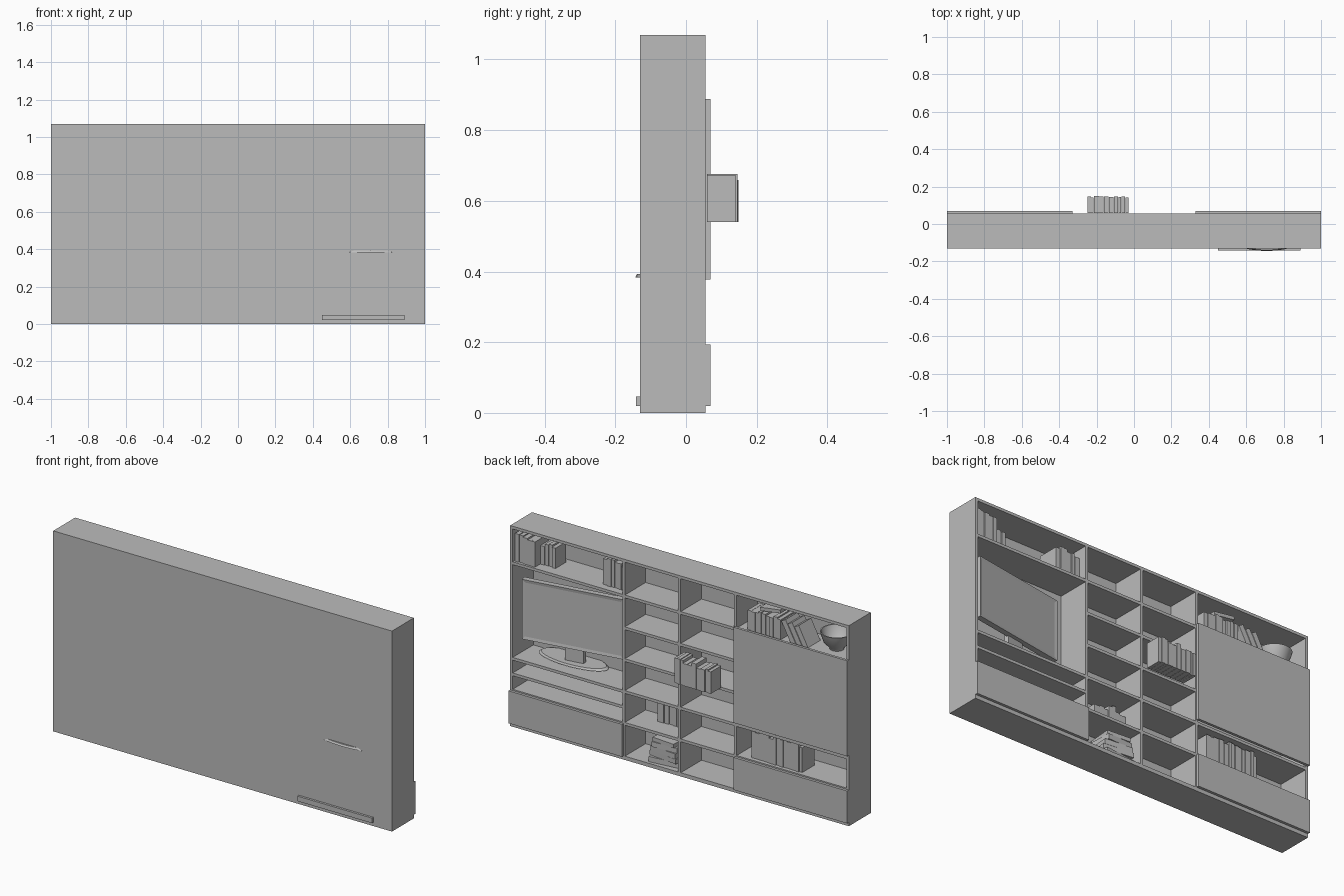
import bpy, bmesh, math, random
from mathutils import Matrix, Vector

random.seed(4)
cube = bpy.data.objects.get("Cube")
if cube:
    bpy.data.objects.remove(cube, do_unlink=True)

grey = bpy.data.materials.new("plain grey")
grey.use_nodes = True
grey.diffuse_color = (0.5, 0.5, 0.5, 1)
grey.node_tree.nodes["Principled BSDF"].inputs["Base Color"].default_value = (0.5, 0.5, 0.5, 1)


def finish(name, bm):
    bmesh.ops.recalc_face_normals(bm, faces=bm.faces)
    mesh = bpy.data.meshes.new(name)
    bm.to_mesh(mesh)
    bm.free()
    mesh.materials.append(grey)
    obj = bpy.data.objects.new(name, mesh)
    bpy.context.collection.objects.link(obj)
    return obj


def add_box(bm, x, y, z, turn=None):
    """Add a box spanning three (low, high) ranges."""
    spans = (x, y, z)
    centre = Vector([(a + b) / 2 for a, b in spans])
    size = [b - a for a, b in spans]
    m = Matrix.Translation(centre) @ Matrix.Diagonal((*size, 1))
    return bmesh.ops.create_cube(bm, size=1, matrix=(turn or Matrix()) @ m)["verts"]


def box(name, x, y, z):
    bm = bmesh.new()
    add_box(bm, x, y, z)
    return finish(name, bm)


def smooth(obj):
    bpy.ops.object.select_all(action='DESELECT')
    obj.select_set(True)
    bpy.context.view_layer.objects.active = obj
    bpy.ops.object.shade_smooth_by_angle(angle=math.radians(35))


BACK, OPEN, TOP, T = -0.13, 0.055, 1.07, 0.015
DEPTH = (BACK + 0.005, OPEN)
THIRD = 0.33
levels = [0.2, 0.37, 0.54, 0.71, 0.88]

# Carcass
box("back_panel", (-1, 1), (BACK, BACK + 0.01), (0, TOP))
box("top_board", (-1, 1), (BACK, OPEN), (TOP - T, TOP))
box("bottom_board", (-1, 1), (BACK, OPEN), (0, 0.02))
for side, name in ((-1, "right_side"), (1, "left_side")):
    box(name, tuple(sorted((side, side * (1 - T)))), (BACK, OPEN), (0, TOP))
for i, x in enumerate((-THIRD, 0, THIRD)):
    box(f"divider_{i}", (x - T / 2, x + T / 2), DEPTH, (0.01, TOP - 0.01))

# Shelves
for i, z in enumerate(levels):
    box(f"centre_shelf_{i}", (-THIRD, THIRD), DEPTH, (z - T, z))
for z in (levels[0], levels[1], levels[4]):
    box("right_shelf", (-0.99, -THIRD), DEPTH, (z - T, z))
for z in (levels[0], 0.287, levels[1], levels[4]):
    box("left_shelf", (THIRD, 0.99), DEPTH, (z - T, z))

# Drawer fronts, sliding door and the runner at the rear
FRONT = (OPEN, 0.069)
box("left_drawer_front", (THIRD, 1), FRONT, (0.02, 0.193))
box("right_drawer_front", (-1, -THIRD), FRONT, (0.02, 0.193))
box("sliding_door", (-1, -THIRD), FRONT, (0.378, 0.888))
box("rear_bar", (0.45, 0.89), (-0.142, BACK + 0.01), (0.02, 0.047))


def book_row(name, start, end, floor, front, depth, low, high, count):
    """Upright books from start down to end along x, with varied sizes."""
    bm = bmesh.new()
    weights = [random.uniform(0.7, 1.3) for _ in range(count)]
    step = (start - end) / sum(weights)
    x = start
    for w in weights:
        width = w * step
        f = front - random.uniform(0, 0.008)
        add_box(bm, (x - width * 0.94, x), (front - depth, f),
                (floor, floor + random.uniform(low, high)))
        x -= width
    return finish(name, bm)


book_row("top_left_books", 0.98, 0.86, 0.88, 0.045, 0.12, 0.13, 0.15, 5)
book_row("top_left_small_books", 0.86, 0.77, 0.88, 0.0, 0.09, 0.09, 0.12, 4)
book_row("top_left_end_books", 0.48, 0.34, 0.88, 0.02, 0.12, 0.12, 0.15, 6)
book_row("top_right_books", -0.39, -0.59, 0.88, 0.045, 0.11, 0.10, 0.12, 9)
book_row("centre_books", -0.03, -0.25, 0.54, 0.149, 0.09, 0.115, 0.137, 10)
book_row("lower_centre_books", 0.2, 0.01, 0.2, -0.045, 0.07, 0.11, 0.145, 7)
book_row("lower_right_books", -0.41, -0.71, 0.2, 0.04, 0.11, 0.13, 0.15, 13)

# Leaning books beside the upright row
bm = bmesh.new()
for i in range(3):
    lean = Matrix.Translation((-0.68 - i * 0.036, 0, 0.882)) @ Matrix.Rotation(math.radians(28), 4, 'Y')
    add_box(bm, (0, 0.028), (-0.06, 0.045), (0, 0.13 - i * 0.006), lean)
finish("leaning_books", bm)
bm = bmesh.new()
slope = Matrix.Translation((-0.52, 0, 1.005)) @ Matrix.Rotation(math.radians(8), 4, 'Y')
add_box(bm, (-0.06, 0.06), (-0.06, 0.03), (0, 0.018), slope)
finish("book_on_top", bm)

# Stack of lying books
bm = bmesh.new()
z = 0.02
for i in range(5):
    thick = random.uniform(0.02, 0.028)
    turn = Matrix.Translation((0.11, -0.035, 0)) @ Matrix.Rotation(random.uniform(-0.12, 0.12), 4, 'Z')
    add_box(bm, (-0.09 + i * 0.006, 0.09 - i * 0.006), (-0.065, 0.065), (z, z + thick), turn)
    z += thick
finish("lying_books", bm)

# Bowl: spun profile with an inner wall
bm = bmesh.new()
profile = [(0, 0.882), (0.035, 0.882), (0.038, 0.892), (0.065, 0.92), (0.083, 0.975),
           (0.077, 0.975), (0.06, 0.925), (0.03, 0.9), (0, 0.897)]
verts = [bm.verts.new((r, 0, h)) for r, h in profile]
edges = [bm.edges.new(pair) for pair in zip(verts, verts[1:])]
bmesh.ops.spin(bm, geom=verts + edges, cent=(0, 0, 0), axis=(0, 0, 1),
               angle=math.tau, steps=32)
bmesh.ops.remove_doubles(bm, verts=bm.verts, dist=0.0005)
bowl = finish("bowl", bm)
bowl.location = (-0.87, -0.03, 0)
smooth(bowl)

# Television: turned slightly, with a recessed screen
bm = bmesh.new()
add_box(bm, (-0.272, 0.272), (-0.03, 0), (0.468, 0.787))
bm.normal_update()
screen = [f for f in bm.faces if f.normal.y > 0.9]
bmesh.ops.inset_region(bm, faces=screen, thickness=0.022, depth=-0.003)
add_box(bm, (-0.2, 0.2), (-0.05, -0.028), (0.51, 0.74))
add_box(bm, (-0.05, 0.05), (-0.045, -0.02), (0.385, 0.53))
television = finish("television", bm)
television.location = (0.68, -0.015, 0)
television.rotation_euler.z = math.radians(9.4)

# Oval television foot
bm = bmesh.new()
bmesh.ops.create_cone(bm, cap_ends=True, segments=40, radius1=1, radius2=0.93, depth=1,
                      matrix=Matrix.Translation((0.71, -0.068, 0.388)) @ Matrix.Diagonal((0.2, 0.076, 0.01, 1)))
smooth(finish("television_foot", bm))
